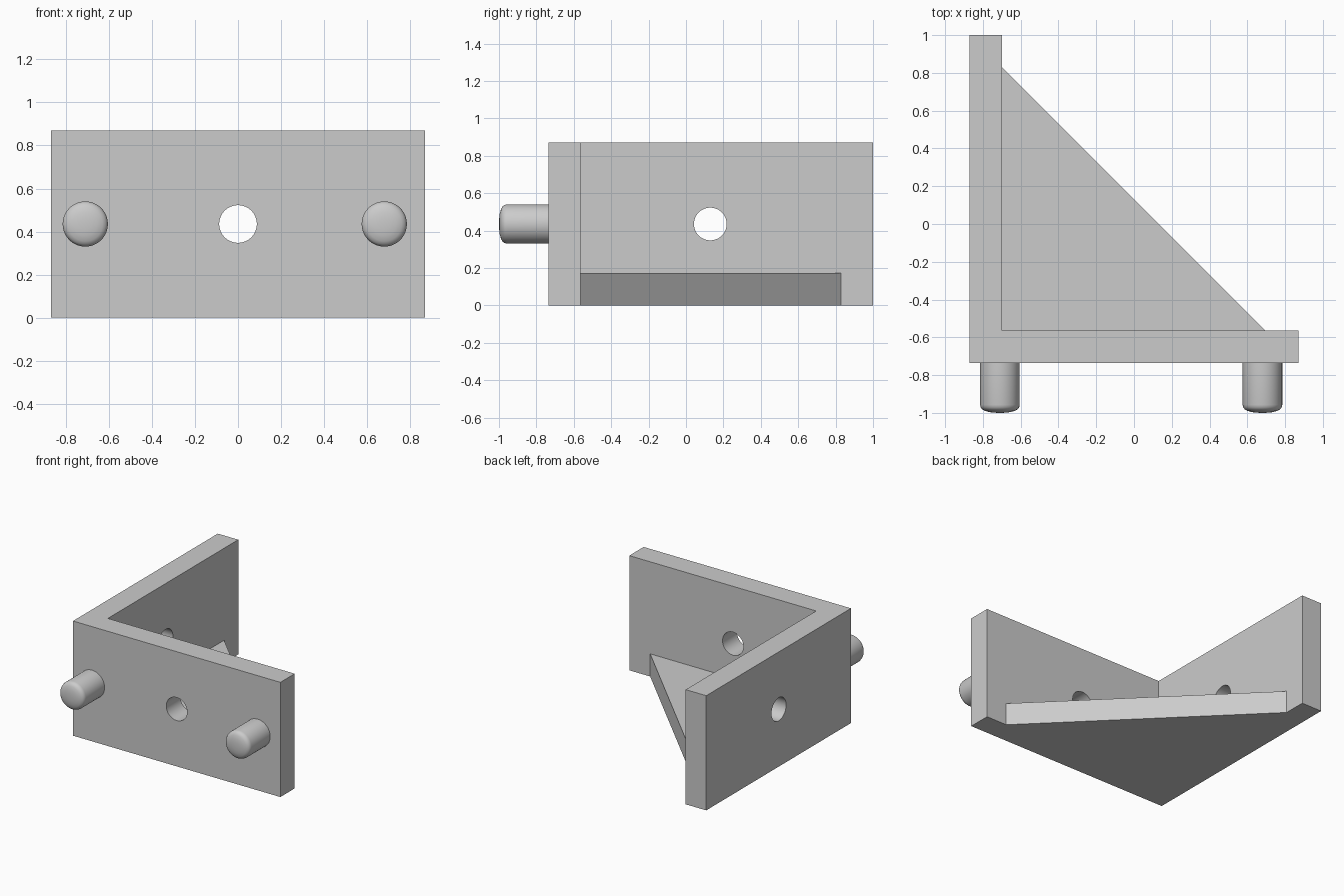
import bpy
import bmesh
import math
from mathutils import Matrix, Vector

cube = bpy.data.objects.get("Cube")
if cube:
    bpy.data.objects.remove(cube, do_unlink=True)

# Main dimensions
HALF, FRONT, BACK = 0.87, -0.735, 1.0
WALL, HEIGHT = 0.172, 0.87
MID = HEIGHT / 2
INNER_X, INNER_Y = -HALF + WALL, FRONT + WALL
HOLE_R, PEG_R = 0.0875, 0.105

grey = bpy.data.materials.new("light grey")
grey.use_nodes = True
colour = (0.6, 0.6, 0.6, 1)
grey.diffuse_color = colour
grey.node_tree.nodes["Principled BSDF"].inputs["Base Color"].default_value = colour


def finish(name, bm):
    bmesh.ops.recalc_face_normals(bm, faces=bm.faces)
    mesh = bpy.data.meshes.new(name)
    bm.to_mesh(mesh)
    bm.free()
    mesh.materials.append(grey)
    obj = bpy.data.objects.new(name, mesh)
    bpy.context.collection.objects.link(obj)
    return obj


def select(obj):
    bpy.ops.object.select_all(action='DESELECT')
    obj.select_set(True)
    bpy.context.view_layer.objects.active = obj


def smooth(obj):
    select(obj)
    bpy.ops.object.shade_smooth_by_angle(angle=math.radians(35))


def prism(name, outline, height):
    bm = bmesh.new()
    face = bm.faces.new([bm.verts.new((x, y, 0)) for x, y in outline])
    top = bmesh.ops.extrude_face_region(bm, geom=[face])["geom"]
    verts = [v for v in top if isinstance(v, bmesh.types.BMVert)]
    bmesh.ops.translate(bm, verts=verts, vec=(0, 0, height))
    return finish(name, bm)


def drill(target, centre, axis):
    bm = bmesh.new()
    turn = Vector((0, 0, 1)).rotation_difference(Vector(axis)).to_matrix().to_4x4()
    bmesh.ops.create_cone(bm, cap_ends=True, segments=64, radius1=HOLE_R,
                          radius2=HOLE_R, depth=WALL * 2,
                          matrix=Matrix.Translation(centre) @ turn)
    cutter = finish("hole_cutter", bm)
    cutter.hide_render = True
    mod = target.modifiers.new("hole", 'BOOLEAN')
    mod.operation, mod.solver, mod.object = 'DIFFERENCE', 'EXACT', cutter
    select(target)
    bpy.ops.object.modifier_apply(modifier=mod.name)
    bpy.data.objects.remove(cutter, do_unlink=True)


def peg(name, x):
    # Profile of radius and y, spun around the peg axis
    profile = [(0, FRONT + 0.02), (PEG_R, FRONT + 0.02), (PEG_R, -0.957),
               (0.102, -0.970), (0.094, -0.981), (0.08, -0.989),
               (0.055, -0.996), (0.028, -0.999), (0, -1)]
    bm = bmesh.new()
    verts = [bm.verts.new((x + r, y, MID)) for r, y in profile]
    edges = [bm.edges.new(pair) for pair in zip(verts, verts[1:])]
    bmesh.ops.spin(bm, geom=verts + edges, cent=(x, 0, MID), axis=(0, 1, 0),
                   angle=math.tau, steps=64)
    bmesh.ops.remove_doubles(bm, verts=bm.verts, dist=0.0005)
    smooth(finish(name, bm))


# Two walls meeting in a right angle, each with a screw hole
walls = prism("corner_walls", [(-HALF, FRONT), (HALF, FRONT), (HALF, INNER_Y),
                               (INNER_X, INNER_Y), (INNER_X, BACK), (-HALF, BACK)], HEIGHT)
drill(walls, (0, FRONT + WALL / 2, MID), (0, 1, 0))
drill(walls, (-HALF + WALL / 2, 0.13, MID), (1, 0, 0))
smooth(walls)

# Triangular floor brace
prism("corner_brace", [(INNER_X, INNER_Y), (0.695, INNER_Y), (INNER_X, 0.83)], WALL)

# Round-ended locating pegs
peg("right_peg", -0.71)
peg("left_peg", 0.68)
